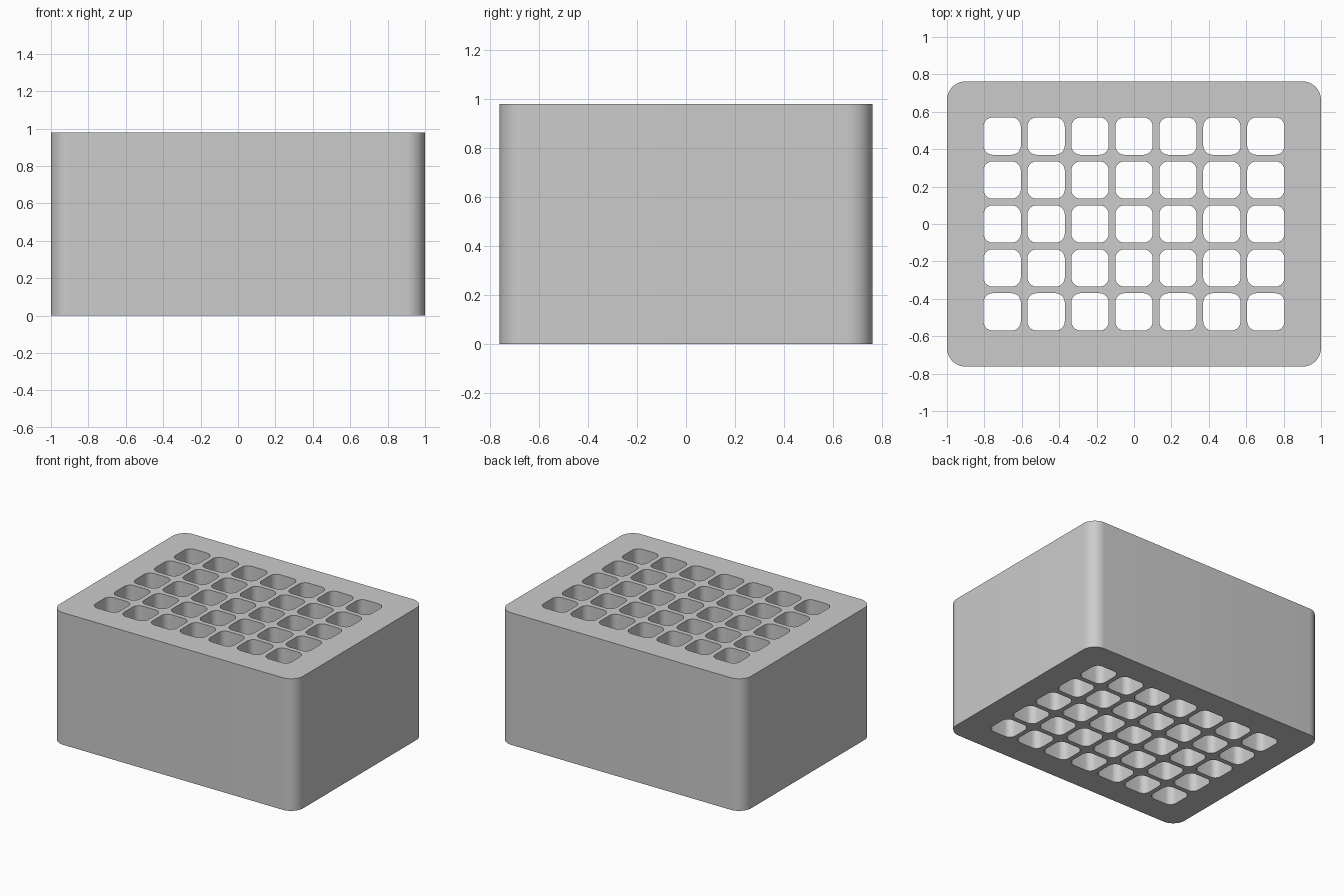
import bpy
import bmesh
from math import cos, sin, pi

cube = bpy.data.objects.get("Cube")
if cube:
    bpy.data.objects.remove(cube, do_unlink=True)

WIDTH, DEPTH, HEIGHT = 2.0, 1.525, 0.98
HOLE, PITCH = 0.2, 0.235
COLUMNS, ROWS = 7, 5

grey = bpy.data.materials.new("grey")
grey.use_nodes = True
colour = (0.6, 0.6, 0.6, 1)
grey.diffuse_color = colour
grey.node_tree.nodes["Principled BSDF"].inputs["Base Color"].default_value = colour


def rounded_rectangle(curve, cx, cy, w, d, radius, steps):
    """Add a closed rounded outline to the profile."""
    points = []
    corners = ((1, 1), (-1, 1), (-1, -1), (1, -1))
    for i, (sx, sy) in enumerate(corners):
        for k in range(steps + 1):
            a = (i + k / steps) * pi / 2
            points.append((cx + sx * (w / 2 - radius) + radius * cos(a),
                           cy + sy * (d / 2 - radius) + radius * sin(a)))
    spline = curve.splines.new('POLY')
    spline.points.add(len(points) - 1)
    for p, (x, y) in zip(spline.points, points):
        p.co = (x, y, 0, 1)
    spline.use_cyclic_u = True


# Block profile: outer outline with a grid of through holes
profile = bpy.data.curves.new("block_profile", 'CURVE')
profile.dimensions = '2D'
profile.fill_mode = 'BOTH'
profile.extrude = HEIGHT / 2
rounded_rectangle(profile, 0, 0, WIDTH, DEPTH, 0.1, 12)
for col in range(COLUMNS):
    for row in range(ROWS):
        rounded_rectangle(profile, (col - (COLUMNS - 1) / 2) * PITCH,
                          (row - (ROWS - 1) / 2) * PITCH, HOLE, HOLE, 0.05, 8)

# Extruded block as a clean, welded mesh
block = bpy.data.objects.new("perforated_block", profile)
bpy.context.collection.objects.link(block)
bpy.ops.object.select_all(action='DESELECT')
block.select_set(True)
bpy.context.view_layer.objects.active = block
bpy.ops.object.convert(target='MESH')
block = bpy.context.object
mesh = block.data
bm = bmesh.new()
bm.from_mesh(mesh)
bmesh.ops.remove_doubles(bm, verts=bm.verts, dist=0.0005)
bmesh.ops.translate(bm, verts=bm.verts, vec=(0, 0, HEIGHT / 2))
bmesh.ops.recalc_face_normals(bm, faces=bm.faces)
bm.to_mesh(mesh)
bm.free()
mesh.materials.clear()
mesh.materials.append(grey)
bpy.ops.object.shade_smooth_by_angle()
